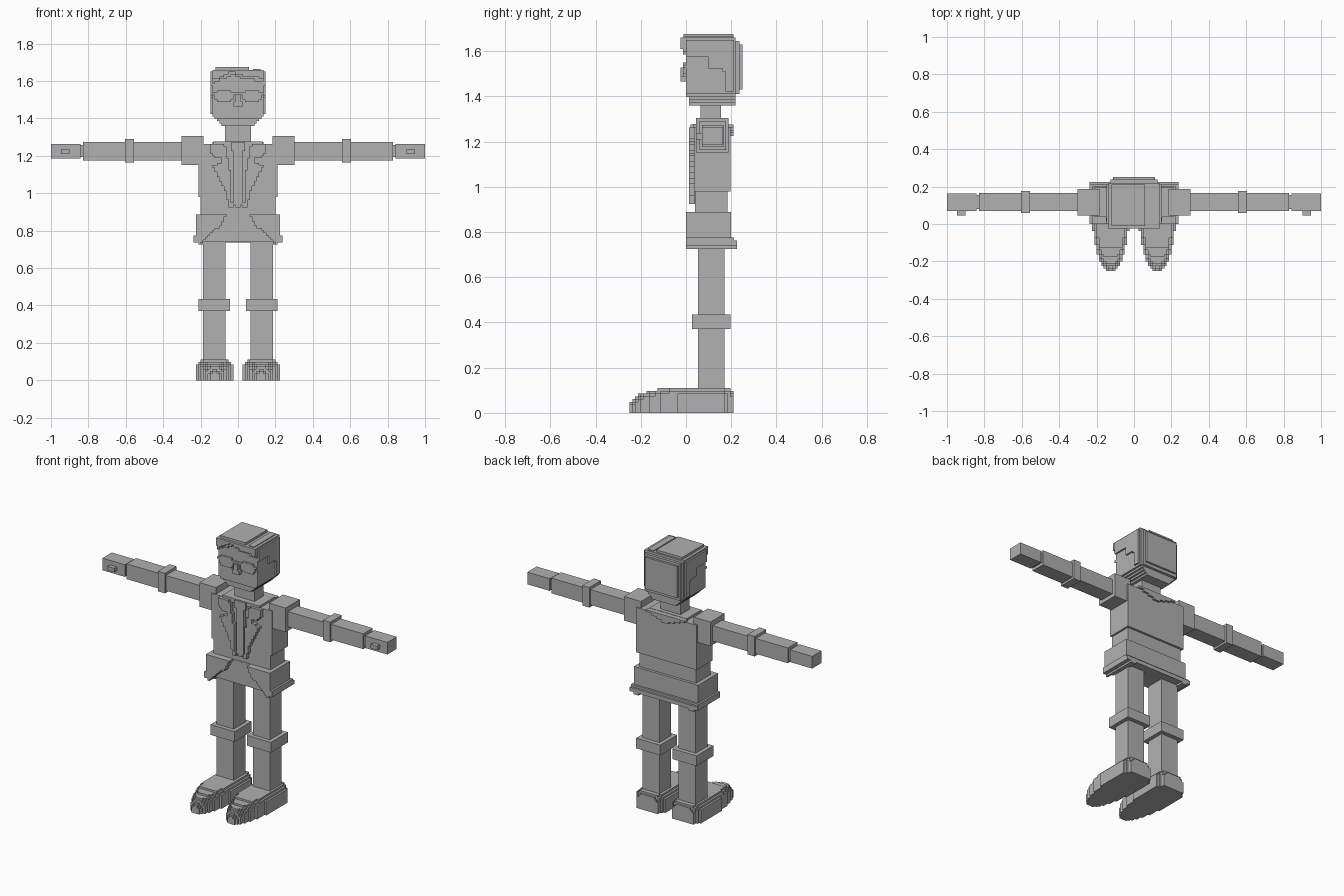
import bpy
import bmesh
from itertools import product
from mathutils import Vector

STEP = 0.0125

default_cube = bpy.data.objects.get("Cube")
if default_cube:
    bpy.data.objects.remove(default_cube, do_unlink=True)

grey = bpy.data.materials.new("plain grey")
grey.use_nodes = True
colour = (.44, .44, .44, 1)
grey.diffuse_color = colour
grey.node_tree.nodes["Principled BSDF"].inputs["Base Color"].default_value = colour


def finish(name, bm):
    mesh = bpy.data.meshes.new(name)
    bmesh.ops.recalc_face_normals(bm, faces=bm.faces[:])
    bm.to_mesh(mesh)
    bm.free()
    mesh.materials.append(grey)
    obj = bpy.data.objects.new(name, mesh)
    bpy.context.collection.objects.link(obj)
    return obj


def box(name, xs, ys, zs):
    """Plain block between the given limits on each axis."""
    bm = bmesh.new()
    bmesh.ops.create_cube(bm, size=1)
    for vert in bm.verts:
        vert.co = Vector([sum(lim) / 2 + c * (lim[1] - lim[0])
                          for lim, c in zip((xs, ys, zs), vert.co)])
    return finish(name, bm)


def blocks(name, xs, ys, zs, inside):
    """Stepped solid: keep the small cells whose centre passes the rule."""
    limits = (xs, ys, zs)
    counts = [max(1, round((b - a) / STEP)) for a, b in limits]
    sizes = [(b - a) / n for (a, b), n in zip(limits, counts)]

    def point(cell, shift):
        return [lim[0] + (c + shift) * s for lim, c, s in zip(limits, cell, sizes)]

    cells = {c for c in product(*map(range, counts)) if inside(*point(c, .5))}
    bm = bmesh.new()
    corners = {}

    def corner(key):
        if key not in corners:
            corners[key] = bm.verts.new(point(key, 0))
        return corners[key]

    for cell in cells:
        for axis, way in product(range(3), (0, 1)):
            beside = list(cell)
            beside[axis] += 2 * way - 1
            if tuple(beside) in cells:
                continue
            u, v = (axis + 1) % 3, (axis + 2) % 3
            quad = []
            for du, dv in ((0, 0), (1, 0), (1, 1), (0, 1)):
                key = list(cell)
                key[axis] += way
                key[u] += du
                key[v] += dv
                quad.append(corner(tuple(key)))
            bm.faces.new(quad if way else quad[::-1])
    return finish(name, bm)


def curve(points, t):
    """Piecewise linear profile through the points."""
    if t <= points[0][0]:
        return points[0][1]
    for (a, fa), (b, fb) in zip(points, points[1:]):
        if t <= b:
            return fa + (fb - fa) * (t - a) / (b - a)
    return points[-1][1]


# Limbs, built once per side
def span(side, near, far):
    return sorted((side * near, side * far))


FOOT_WIDTH = ((-.25, .02), (-.2, .06), (-.1, .085), (0, .098), (.16, .098), (.21, .07))
FOOT_HEIGHT = ((-.25, .05), (-.2, .085), (-.1, .11), (.19, .11), (.21, .09))

for side, label in ((-1, "right"), (1, "left")):
    box(label + "_shoulder", span(side, .185, .303), (.045, .187), (1.152, 1.305))
    box(label + "_arm", span(side, .3, .83), (.07, .165), (1.176, 1.273))
    box(label + "_elbow_band", span(side, .555, .605), (.06, .176), (1.163, 1.29))
    box(label + "_wrist", span(side, .82, .85), (.08, .155), (1.195, 1.257))
    box(label + "_hand", span(side, .843, 1), (.07, .163), (1.187, 1.264))
    box(label + "_thumb", span(side, .9, .947), (.045, .08), (1.21, 1.235))
    box(label + "_leg", span(side, .067, .187), (.053, .17), (.09, .76))
    box(label + "_knee_band", span(side, .043, .212), (.027, .197), (.37, .435))

    middle = side * .125

    def shoe(x, y, z):
        edge = curve(FOOT_WIDTH, y) - abs(x - middle)
        top = curve(FOOT_HEIGHT, y)
        return edge > 0 and z < top - max(0, .025 - edge)

    blocks(label + "_shoe", (middle - .1, middle + .1), (-.25, .21), (0, .11), shoe)

# Body
box("neck", (-.07, .07), (.065, .155), (1.25, 1.38))
box("chest", (-.212, .212), (.037, .197), (.98, 1.264))
box("waist", (-.2, .2), (.04, .183), (.87, .99))
box("trousers_top", (-.19, .19), (.037, .18), (.74, .88))

# Jacket skirt, open at the front and hollow inside
OPENING = ((.73, .2), (.77, .165), (.83, .09), (.885, .06))


def skirt(x, y, z):
    x = abs(x)
    hem = z < .775
    if not hem and (x > .225 or y > .205):
        return False
    floor = .725 if .17 < x < .215 else .74
    if z < floor or (y > .213 and z > .76):
        return False
    if y < .04:
        return x > curve(OPENING, z)
    return x > .1875 or y > .175 or z > .86


blocks("jacket_skirt", (-.2375, .2375), (0, .225), (.725, .8875), skirt)

# Lapels with a notch, and the narrow tie between them
LAPEL_OUTER = ((.93, .05), (1, .065), (1.08, .1), (1.15, .135), (1.16, .09),
               (1.18, .09), (1.2, .14), (1.26, .155))
LAPEL_INNER = ((.93, .03), (1.1, .04), (1.26, .07))
blocks("lapels", (-.1625, .1625), (.0125, .0375), (.925, 1.2625),
       lambda x, y, z: curve(LAPEL_INNER, z) < abs(x) < curve(LAPEL_OUTER, z))
blocks("tie", (-.0375, .0375), (.02, .045), (.925, 1.275),
       lambda x, y, z: abs(x) < curve(((.925, .01), (.96, .03), (1.2, .02), (1.23, .035)), z))
box("shirt_collar", (-.13, .13), (.03, .18), (1.25, 1.277))
blocks("back_collar", (-.1375, .1375), (.18, .21), (1.225, 1.275),
       lambda x, y, z: z > 1.225 + abs(x) * .3)

# Head with a tapered jaw
JAW = ((1.36, .08), (1.38, .1), (1.41, .13), (1.43, .14))
blocks("head", (-.1375, .1375), (0, .22), (1.36, 1.66),
       lambda x, y, z: abs(x) < curve(JAW, z)
       and curve(((1.36, .02), (1.41, 0)), z) <= y)


# Hair shell on the sides, with the ear left clear
def side_hair(x, y, z):
    if abs(x) < .13:
        return False
    ear = .095 < y < .175 and z < 1.52 + .1 * (.13 - y)
    return z > 1.575 or (y > .095 and not ear and z > 1.42)


blocks("side_hair", (-.1475, .1475), (0, .2125), (1.41, 1.65), side_hair)


# Fringe with a wavy lower edge
def fringe(x, y, z):
    lower = curve(((-.13, 1.59), (-.08, 1.61), (-.03, 1.635), (.03, 1.61), (.13, 1.6)), x)
    return z > lower and (y > -.0125 or z > lower + .015)


blocks("fringe", (-.1375, .1375), (-.025, 0), (1.585, 1.66), fringe)
box("hair_top", (-.12, .06), (-.01, .21), (1.65, 1.675))
box("hair_parted_side", (.08, .12), (-.01, .21), (1.65, 1.665))
box("back_hair", (-.125, .125), (.21, .237), (1.41, 1.645))
box("back_hair_panel", (-.112, .112), (.22, .25), (1.43, 1.63))


# Glasses and nose
def glasses(x, y, z):
    x = abs(x)
    lens = abs(x - .075) / .047 + abs(z - 1.52) / .034 < 1.45 and abs(z - 1.52) < .03
    return (lens and .025 < x < .12) or 1.525 < z < 1.54


blocks("glasses", (-.1375, .1375), (-.0125, 0), (1.4875, 1.55), glasses)
blocks("nose", (-.025, .025), (-.025, 0), (1.465, 1.5275),
       lambda x, y, z: abs(x) < (.0125 if z > 1.49 else .025))
